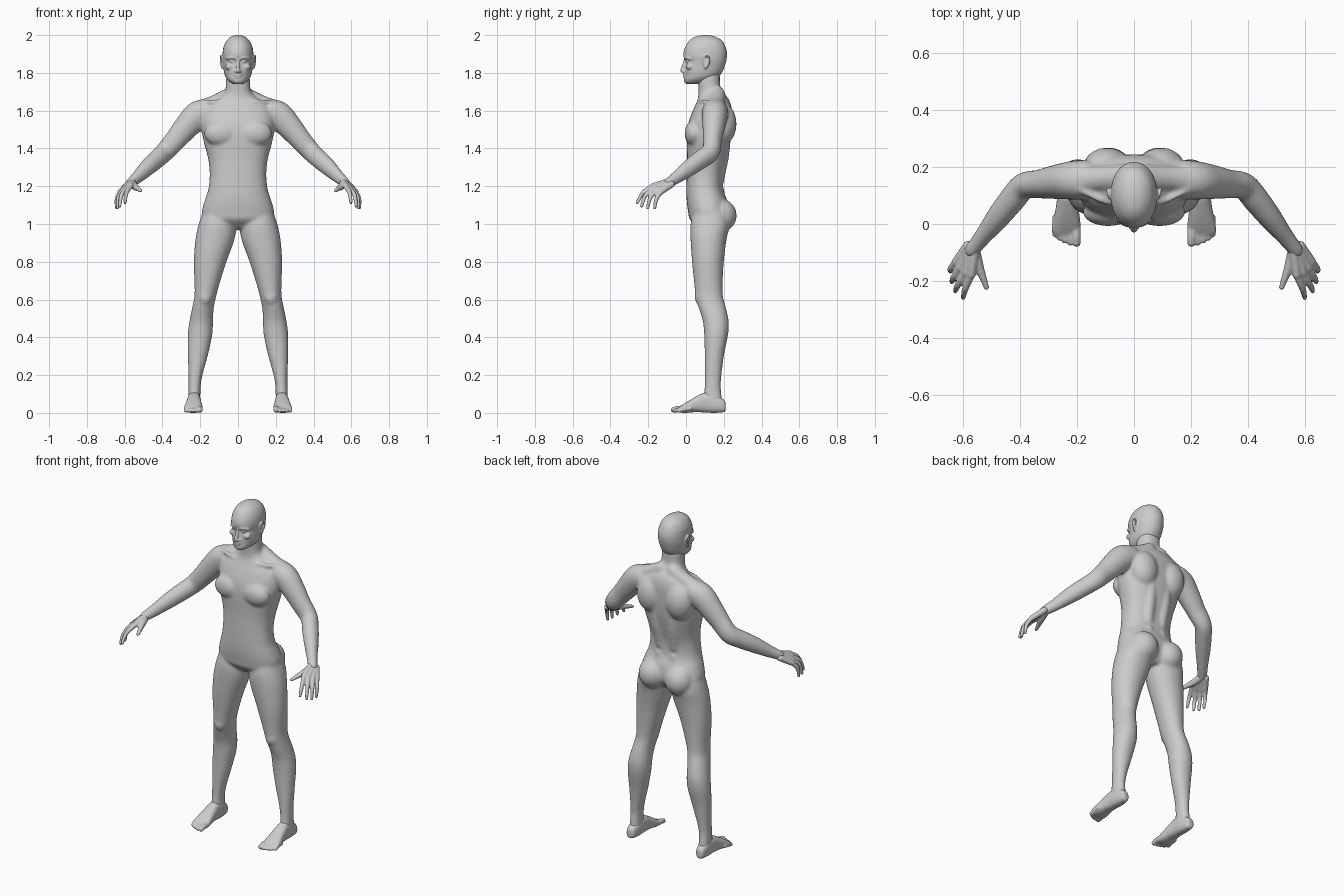
import bpy, bmesh, math
from mathutils import Vector, Matrix

SIDES = (1, -1)


def spline(rows, k=4):
    """Catmull-Rom interpolation of rows of numbers."""
    rows = [Vector(r) for r in rows]
    out = []
    for i in range(len(rows) - 1):
        b, c = rows[i], rows[i + 1]
        a = rows[i - 1] if i else b
        d = rows[i + 2] if i + 2 < len(rows) else c
        for j in range(k):
            t = j / k
            out.append(0.5 * (2 * b + (c - a) * t + (2 * a - 5 * b + 4 * c - d) * t * t
                              + (3 * b - a - 3 * c + d) * t ** 3))
    return out + [rows[-1]]


def loft(bm, rings):
    vs = [[bm.verts.new(p) for p in r] for r in rings]
    n = len(vs[0])
    for a, b in zip(vs, vs[1:]):
        for i in range(n):
            bm.faces.new((a[i], a[(i + 1) % n], b[(i + 1) % n], b[i]))
    bm.faces.new(vs[0])
    bm.faces.new(vs[-1])


def stack(bm, rows, p=2.2, axis='Z', s=1, n=32):
    """Loft of rounded sections: (position, x0, x1, other0, other1)."""
    rings = []
    for t, x0, x1, b0, b1 in spline(rows):
        ring = []
        for i in range(n):
            a = 2 * math.pi * i / n
            c, d = math.cos(a), math.sin(a)
            x = (x0 + x1) / 2 + (x1 - x0) / 2 * math.copysign(abs(c) ** (2 / p), c)
            b = (b0 + b1) / 2 + (b1 - b0) / 2 * math.copysign(abs(d) ** (2 / p), d)
            ring.append((s * x, b, t) if axis == 'Z' else (s * x, t, b))
        rings.append(ring)
    loft(bm, rings)


def ball(bm, c, r, s=1):
    m = Matrix.Translation((s * c[0], c[1], c[2])) @ Matrix.Diagonal((*r, 1))
    bmesh.ops.create_uvsphere(bm, u_segments=20, v_segments=12, radius=1, matrix=m)


def limb(bm, rows, s=1, n=20):
    """Tube along a path with round ends: (x, y, z, horizontal radius, other radius)."""
    rows = [r if len(r) == 5 else (*r, r[3]) for r in rows]
    pts = spline(rows)
    pos = [Vector(q[:3]) for q in pts]
    rings = []
    for i, q in enumerate(pts):
        t = (pos[min(i + 1, len(pos) - 1)] - pos[max(i - 1, 0)]).normalized()
        u = t.cross(Vector((0, 0, 1)))
        u = u.normalized() if u.length > 0.05 else Vector((1, 0, 0))
        v = u.cross(t)
        ring = []
        for j in range(n):
            a = 2 * math.pi * j / n
            w = pos[i] + u * q[3] * math.cos(a) + v * q[4] * math.sin(a)
            ring.append((s * w.x, w.y, w.z))
        rings.append(ring)
    loft(bm, rings)
    for r in (rows[0], rows[-1]):
        ball(bm, r[:3], [min(r[3:]) * 0.98] * 3, s)


def finish(bm, name, voxel, smooth):
    bmesh.ops.recalc_face_normals(bm, faces=bm.faces)
    me = bpy.data.meshes.new(name)
    bm.to_mesh(me)
    bm.free()
    ob = bpy.data.objects.new(name, me)
    bpy.context.collection.objects.link(ob)
    r = ob.modifiers.new("fuse", 'REMESH')
    r.mode, r.voxel_size, r.use_smooth_shade = 'VOXEL', voxel, True
    m = ob.modifiers.new("soften", 'SMOOTH')
    m.factor, m.iterations = 0.5, smooth


# Body: torso and neck
bm = bmesh.new()
torso = [(.975, .05, .07, .19), (1.02, .17, .022, .22), (1.06, .192, .012, .23), (1.12, .178, .004, .22),
         (1.18, .158, .002, .198), (1.26, .15, .004, .198), (1.34, .157, .006, .216),
         (1.42, .178, .004, .233), (1.48, .19, .004, .24), (1.54, .195, .014, .243),
         (1.6, .185, .036, .243), (1.64, .15, .054, .235), (1.67, .1, .064, .22),
         (1.7, .07, .066, .192), (1.74, .064, .064, .18), (1.8, .062, .06, .18)]
stack(bm, [(z, -w, w, a, b) for z, w, a, b in torso], 2.3)

leg = [(1.07, .03, .185, .04, .22), (1.0, .01, .208, .024, .232), (.92, .018, .225, .024, .215),
       (.8, .061, .234, .032, .2), (.68, .099, .23, .044, .194), (.615, .116, .231, .051, .196),
       (.55, .129, .244, .069, .213), (.485, .132, .257, .089, .226), (.415, .136, .266, .096, .223),
       (.31, .158, .266, .099, .202), (.2, .188, .262, .099, .188), (.135, .198, .262, .098, .184),
       (.05, .2, .264, .09, .195)]
arm = [(.16, .155, 1.6, .07, .065), (.215, .153, 1.575, .068, .075), (.275, .147, 1.512, .06, .067),
       (.33, .14, 1.447, .051, .058), (.385, .133, 1.385, .047, .053), (.425, .088, 1.348, .047, .051),
       (.475, .025, 1.303, .042, .046), (.53, -.045, 1.25, .031, .035), (.568, -.092, 1.218, .027, .027)]
for s in SIDES:
    stack(bm, leg, 2.1, s=s)
    limb(bm, arm, s)
    # trapezius, lower back, chest, shoulder blade, buttock
    limb(bm, [(.03, .165, 1.69, .045, .04), (.12, .16, 1.644, .045, .04), (.2, .155, 1.61, .05, .045)], s)
    limb(bm, [(.045, .18, 1.1, .033), (.045, .168, 1.22, .034), (.05, .19, 1.36, .038), (.05, .2, 1.5, .04)], s)
    ball(bm, (.09, .042, 1.48), (.09, .05, .068), s)
    ball(bm, (.095, .195, 1.53), (.085, .073, .11), s)
    ball(bm, (.088, .185, 1.045), (.084, .084, .088), s)
    # collar bone and kneecap
    limb(bm, [(.02, .072, 1.645, .011), (.1, .078, 1.65, .01), (.19, .12, 1.645, .011)], s)
    ball(bm, (.174, .068, .615), (.034, .022, .042), s)
finish(bm, "body", .008, 9)

# Head with face and ears
bm = bmesh.new()
head = [(2.0, .012, .09, .12), (1.992, .036, .05, .155), (1.972, .06, .018, .19), (1.94, .076, -.003, .209),
        (1.91, .081, -.013, .217), (1.885, .082, -.013, .217), (1.862, .081, -.001, .213),
        (1.835, .078, -.004, .205), (1.81, .075, -.008, .195), (1.785, .069, -.008, .178),
        (1.765, .057, -.011, .15), (1.75, .04, -.008, .115), (1.74, .02, .004, .07)]
stack(bm, [(z, -w, w, a, b) for z, w, a, b in head], 2.1)
limb(bm, [(0, .0, 1.875, .009), (0, -.01, 1.845, .009), (0, -.02, 1.812, .011)])
ball(bm, (0, -.009, 1.79), (.023, .008, .005))
ball(bm, (0, -.007, 1.778), (.02, .008, .006))
for s in SIDES:
    ball(bm, (.011, -.011, 1.808), (.009, .01, .008), s)
    ball(bm, (.031, .012, 1.861), (.014, .013, .009), s)
    limb(bm, [(.012, -.004, 1.878, .009), (.034, .001, 1.882, .009), (.055, .018, 1.876, .009)], s)
    ball(bm, (.044, .022, 1.832), (.024, .022, .018), s)
    ball(bm, (.082, .105, 1.856), (.007, .016, .028), s)
    limb(bm, [(.082, .092, 1.862, .005), (.087, .093, 1.884, .005), (.091, .111, 1.891, .005),
              (.093, .124, 1.876, .005), (.09, .12, 1.852, .005), (.084, .103, 1.828, .007)], s)
finish(bm, "head", .0045, 3)

# Hands: wrist, knuckle, middle joint, fingertip
fingers = [((.57, -.178, 1.2), (.591, -.228, 1.165), (.598, -.258, 1.113)),
           ((.591, -.171, 1.189), (.617, -.214, 1.152), (.626, -.235, 1.095)),
           ((.61, -.155, 1.178), (.632, -.188, 1.142), (.638, -.203, 1.085)),
           ((.623, -.133, 1.17), (.641, -.156, 1.135), (.643, -.166, 1.086))]
bm = bmesh.new()
for s in SIDES:
    for i, (a, b, c) in enumerate(fingers):
        w = (.557 + .008 * i, -.088 + .004 * i, 1.226 - .005 * i)
        limb(bm, [(*w, .018), (*a, .0155)], s)
        limb(bm, [(*a, .0135), (*b, .0115), (*c, .0085)], s)
    limb(bm, [(.559, -.09, 1.215, .02), (.545, -.145, 1.197, .018), (.53, -.185, 1.187, .013),
              (.517, -.222, 1.176, .0095)], s)
finish(bm, "hands", .0045, 3)

# Feet with toes
foot = [(.21, .222, .248, .015, .05), (.2, .208, .258, .004, .07), (.15, .198, .265, .0, .1),
        (.1, .197, .268, .002, .108), (.05, .193, .275, .004, .085), (0, .187, .285, .0, .055),
        (-.03, .187, .287, .002, .034), (-.042, .195, .27, .006, .026)]
toes = [(.201, -.066, .015), (.223, -.066, .0105), (.242, -.059, .0105), (.26, -.05, .01), (.277, -.037, .01)]
bm = bmesh.new()
for s in SIDES:
    stack(bm, foot, 2.5, 'Y', s)
    for x, y, r in toes:
        limb(bm, [(x, y + .06, .024, r), (x, y + .025, r + .008, r), (x, y, r + .001, r)], s)
finish(bm, "feet", .005, 3)
